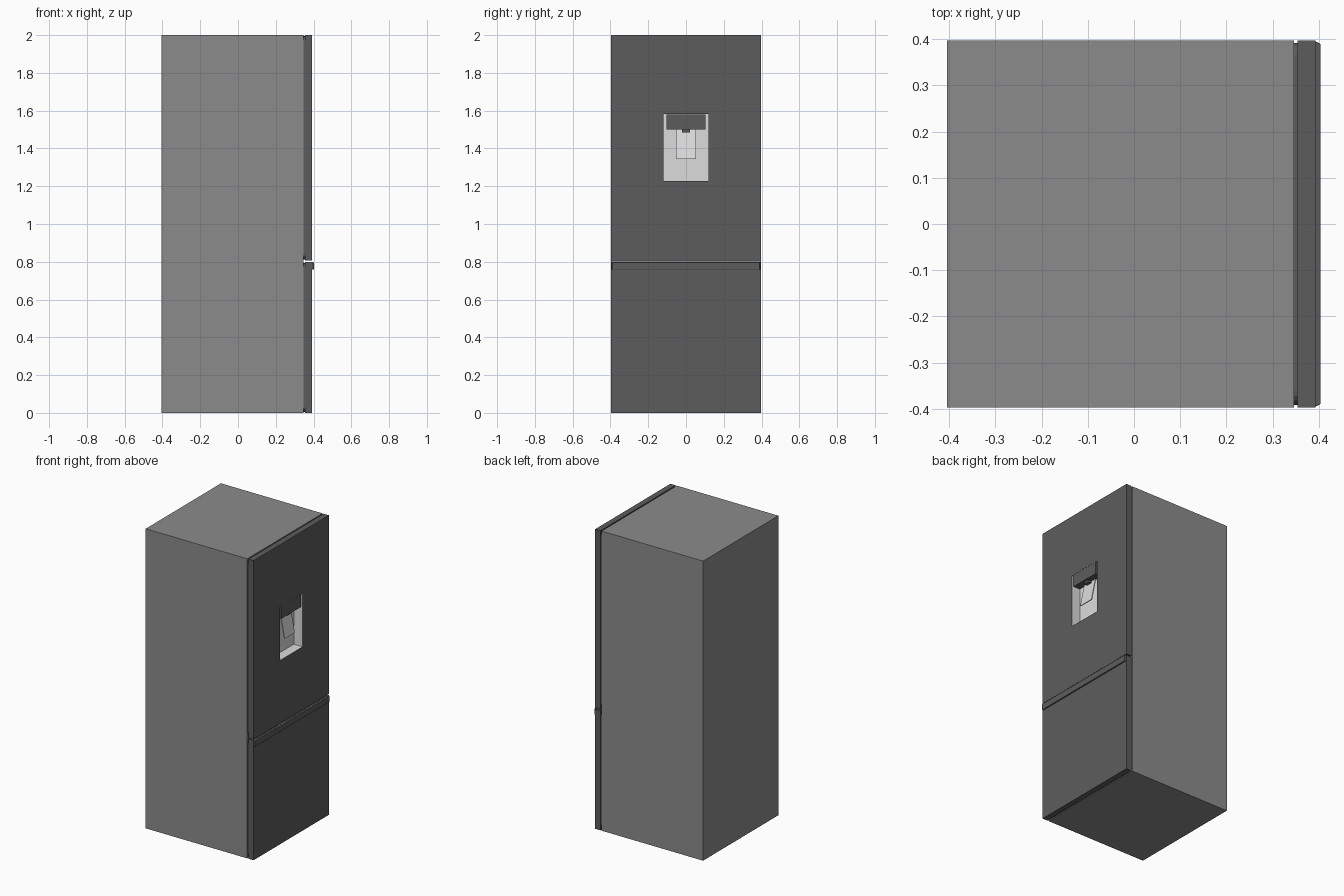
import bpy, bmesh, math
from mathutils import Vector

if "Cube" in bpy.data.objects:
    bpy.data.objects.remove(bpy.data.objects["Cube"])


def material(name, rgb):
    m = bpy.data.materials.new(name)
    m.diffuse_color = (*rgb, 1)
    m.use_nodes = True
    m.node_tree.nodes["Principled BSDF"].inputs["Base Color"].default_value = m.diffuse_color
    return m


GREY = material("cabinet grey", (0.26, 0.26, 0.26))
DARK = material("door dark grey", (0.108, 0.108, 0.108))
LIGHT = material("dispenser light grey", (0.72, 0.72, 0.72))


def finish(name, bm, mat):
    bmesh.ops.recalc_face_normals(bm, faces=bm.faces)
    me = bpy.data.meshes.new(name)
    bm.to_mesh(me)
    bm.free()
    me.materials.append(mat)
    ob = bpy.data.objects.new(name, me)
    bpy.context.collection.objects.link(ob)
    return ob


def box_bm(x, y, z):
    bm = bmesh.new()
    bmesh.ops.create_cube(bm, size=1)
    for v in bm.verts:
        v.co = Vector(r[0] + (c + 0.5) * (r[1] - r[0]) for c, r in zip(v.co, (x, y, z)))
    return bm


def box(name, x, y, z, mat):
    return finish(name, box_bm(x, y, z), mat)


def cut(ob, cutter):
    mod = ob.modifiers.new("recess", 'BOOLEAN')
    mod.operation, mod.solver, mod.object = 'DIFFERENCE', 'EXACT', cutter
    bpy.context.view_layer.objects.active = ob
    bpy.ops.object.modifier_apply(modifier=mod.name)


def rounded_loop(hy, z0, z1, r, n=4):
    """Rounded rectangle in the door plane."""
    pts = []
    for k, (sy, zc) in enumerate(((1, z1 - r), (-1, z1 - r), (-1, z0 + r), (1, z0 + r))):
        for i in range(n + 1):
            a = math.pi / 2 * (k + i / n)
            pts.append((sy * (hy - r) + r * math.cos(a), zc + r * math.sin(a)))
    return pts


def gasket(name, z0, z1):
    """Ring shaped seal with rounded corners."""
    bm = bmesh.new()
    outer = rounded_loop(0.391, z0, z1, 0.03)
    inner = rounded_loop(0.351, z0 + 0.04, z1 - 0.04, 0.01)
    rings = [[bm.verts.new((x, y, z)) for y, z in lp]
             for lp, x in ((outer, BACK), (outer, SEAL), (inner, SEAL), (inner, BACK))]
    n = len(outer)
    for a in range(4):
        p, q = rings[a], rings[(a + 1) % 4]
        for i in range(n):
            bm.faces.new((p[i], p[(i + 1) % n], q[(i + 1) % n], q[i]))
    return finish(name, bm, DARK)


W = 0.397                                  # half width
BACK, SEAL, FRONT = 0.346, 0.354, 0.393    # cabinet face, door back, door face
RX, RY, RZ = 0.329, 0.119, (1.228, 1.582)  # dispenser recess

# Cabinet and doors
cabinet = box("cabinet", (-0.404, BACK), (-W, W), (0, 2), GREY)
upper = box("upper_door", (SEAL, FRONT), (-W, W), (0.807, 2), DARK)
box("lower_door", (SEAL, FRONT), (-W, W), (0, 0.799), DARK)
gasket("upper_gasket", 0.813, 1.994)
gasket("lower_gasket", 0.006, 0.793)

# Recess cut through the upper door into the cabinet
cutter = box("recess_cutter", (RX - 0.003, 0.45), (-RY - 0.001, RY + 0.001),
             (RZ[0] - 0.001, RZ[1] + 0.001), DARK)
cutter.hide_render = True
cut(cabinet, cutter)
cut(upper, cutter)
bpy.data.objects.remove(cutter)

# Light lining: box open to the front
bm = box_bm((RX, FRONT), (-RY, RY), RZ)
bm.normal_update()
bmesh.ops.delete(bm, geom=[f for f in bm.faces if f.normal.x > 0.9], context='FACES')
liner = finish("dispenser_liner", bm, LIGHT)
mod = liner.modifiers.new("thickness", 'SOLIDIFY')
mod.thickness, mod.offset = 0.001, 1

# Control panel, nozzle and tilted paddle
box("dispenser_panel", (RX + 0.015, FRONT), (-0.103, 0.103), (1.50, 1.581), DARK)
box("nozzle", (0.352, 0.378), (-0.02, 0.02), (1.485, 1.50), DARK)
bm = box_bm((-0.003, 0.003), (-0.053, 0.053), (1.345, 1.56))
for v in bm.verts:
    v.co.x += 0.38 - (v.co.z - 1.345) * 0.2
finish("dispenser_paddle", bm, LIGHT)

# Full width handle with clipped ends and softened lower lip
bm = bmesh.new()
profile = ((FRONT - 0.002, 0.798), (0.403, 0.797), (0.403, 0.763), (0.400, 0.758), (FRONT - 0.002, 0.758))
ends = []
for s in (-1, 1):
    ends.append([bm.verts.new((x, s * (0.395 - max(0, x - 0.396) * 0.9), z)) for x, z in profile])
    bm.faces.new(ends[-1])
for i in range(len(profile)):
    j = (i + 1) % len(profile)
    bm.faces.new((ends[0][i], ends[0][j], ends[1][j], ends[1][i]))
finish("handle", bm, DARK)
